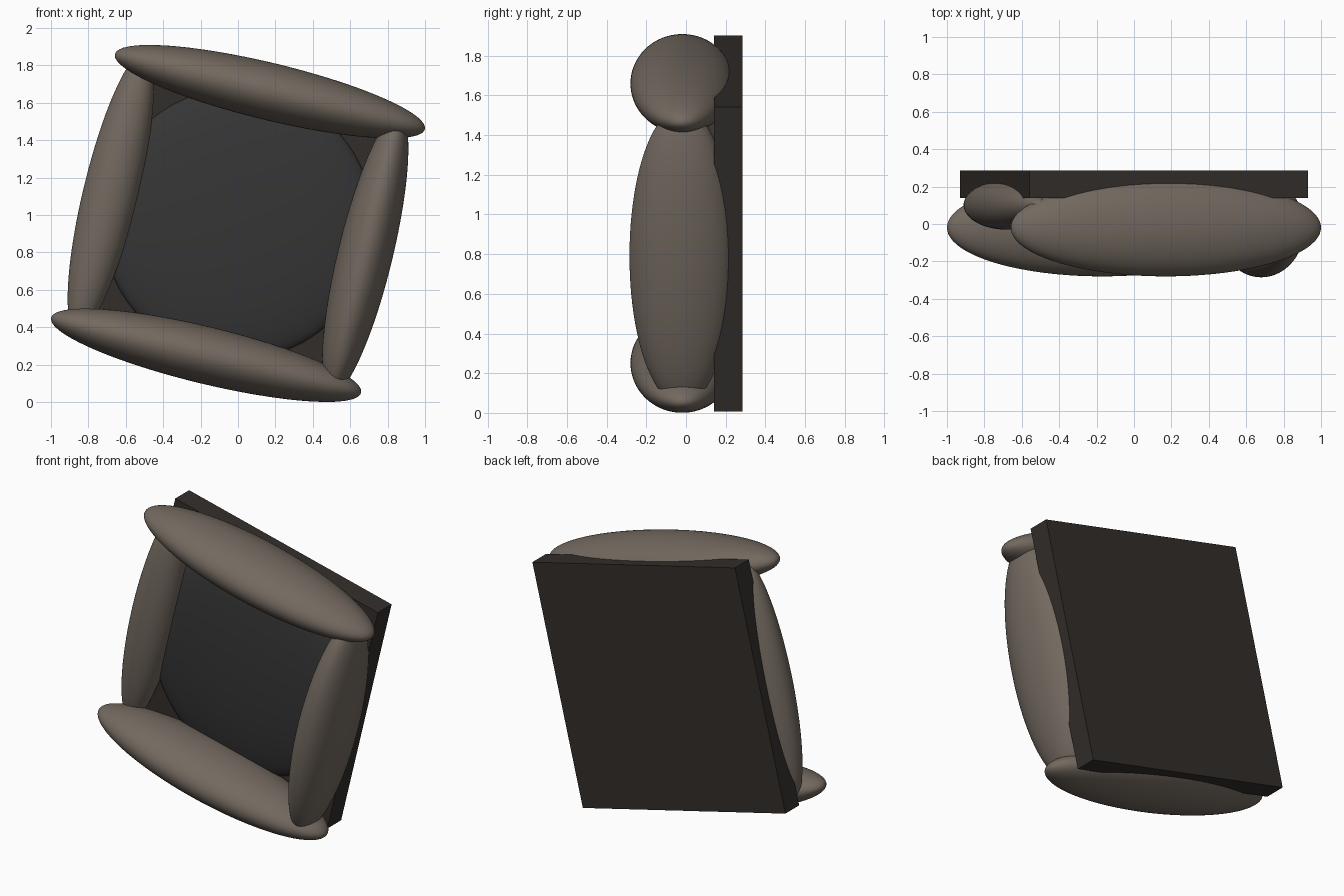
import bpy, math
from mathutils import Matrix, Vector

if "Cube" in bpy.data.objects:
    bpy.data.objects.remove(bpy.data.objects["Cube"])

TILT = Matrix.Rotation(math.radians(13.6), 4, 'Y')
CENTRE = Vector((0, 0, 0.955))


def material(name, rgb):
    m = bpy.data.materials.new(name)
    m.diffuse_color = (*rgb, 1)
    m.use_nodes = True
    m.node_tree.nodes["Principled BSDF"].inputs["Base Color"].default_value = m.diffuse_color
    return m


stone = material("warm_grey", (0.17, 0.14, 0.115))
dark = material("dark_brown", (0.032, 0.027, 0.024))
glass = material("dark_grey", (0.036, 0.036, 0.037))


def finish(name, pos, size, mat):
    # place in the frame's own axes, then tilt the whole thing sideways
    ob = bpy.context.object
    ob.name = name
    ob.data.transform(Matrix.Diagonal((*size, 1)))
    ob.matrix_world = Matrix.Translation(CENTRE) @ TILT @ Matrix.Translation(pos)
    ob.data.materials.append(mat)
    return ob


def ellipsoid(name, pos, radii, mat):
    bpy.ops.mesh.primitive_ico_sphere_add(subdivisions=5, radius=1)
    bpy.ops.object.shade_smooth()
    return finish(name, pos, radii, mat)


# long rounded rails along top and bottom
for name, s in (("top_rail", 1), ("bottom_rail", -1)):
    ellipsoid(name, (0, -0.019, 0.725 * s), (0.853, 0.261, 0.153), stone)

# upright rounded posts; the left one is thinner and sits further back
ellipsoid("right_post", (0.70, -0.021, 0), (0.147, 0.264, 0.77), stone)
ellipsoid("left_post", (-0.70, 0.101, 0), (0.147, 0.131, 0.77), stone)

# flat backing board
bpy.ops.mesh.primitive_cube_add(size=1)
finish("back_board", (0, 0.2125, 0), (1.534, 0.145, 1.58), dark)

# domed round panel on the board
ellipsoid("round_panel", (0, 0.14, 0), (0.725, 0.11, 0.725), glass)
